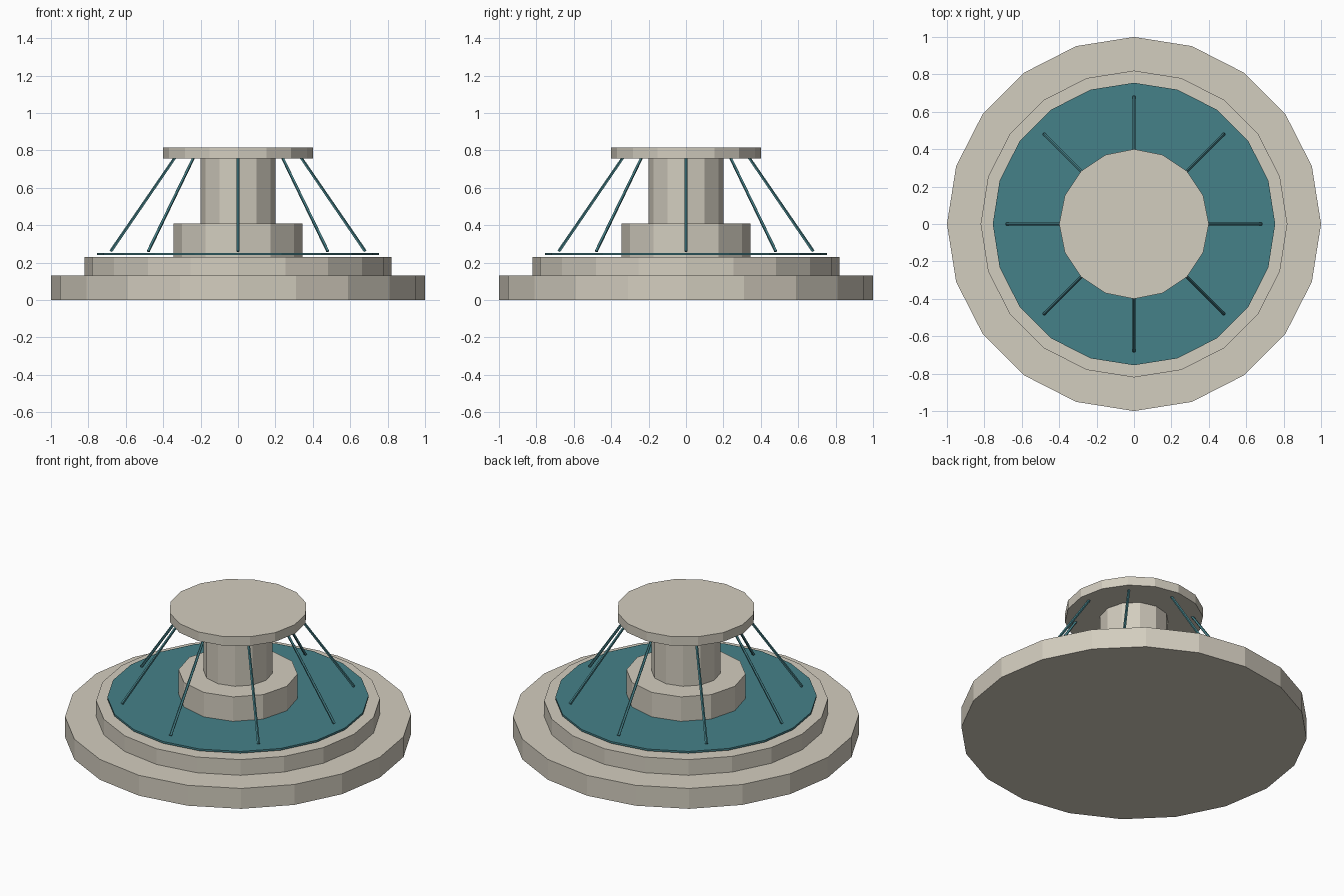
import bpy, math
from mathutils import Vector

if "Cube" in bpy.data.objects:
    bpy.data.objects.remove(bpy.data.objects["Cube"])


def material(name, color):
    m = bpy.data.materials.new(name)
    m.diffuse_color = color
    m.use_nodes = True
    m.node_tree.nodes["Principled BSDF"].inputs["Base Color"].default_value = m.diffuse_color
    return m


stone = material("stone", (0.65, 0.61, 0.52, 1))
water = material("water", (0.06, 0.22, 0.25, 1))


def disc(name, radius, z0, z1, sides, mat):
    # Flat-sided drum with its first corner on the x axis
    bpy.ops.mesh.primitive_cylinder_add(
        vertices=sides, radius=radius, depth=z1 - z0, location=(0, 0, (z0 + z1) / 2))
    ob = bpy.context.object
    ob.name = name
    ob.data.materials.append(mat)
    return ob


def jet(name, a, b, r_top, r_low):
    # Thin tapered stream running from a (low) to b (high)
    a, b = Vector(a), Vector(b)
    bpy.ops.mesh.primitive_cone_add(
        vertices=5, radius1=r_low, radius2=r_top, depth=(b - a).length, location=(a + b) / 2)
    ob = bpy.context.object
    ob.rotation_mode = 'QUATERNION'
    ob.rotation_quaternion = (b - a).to_track_quat('Z', 'Y')
    ob.name = name
    ob.data.materials.append(water)


# Stepped base and basin
disc("base_step", 1.0, 0, 0.13, 20, stone)
disc("basin", 0.82, 0.13, 0.23, 20, stone)

# Pool surface, just above the basin
disc("pool_water", 0.755, 0.24, 0.252, 20, water)

# Central pedestal, column and upper bowl
disc("pedestal", 0.345, 0.23, 0.408, 12, stone)
disc("column", 0.2, 0.408, 0.757, 12, stone)
disc("upper_bowl", 0.4, 0.757, 0.815, 16, stone)

# Eight water jets falling from the bowl to the pool
for i in range(8):
    t = i * math.tau / 8
    c, s = math.cos(t), math.sin(t)
    jet(f"water_jet_{i + 1}", (0.68 * c, 0.68 * s, 0.26), (0.336 * c, 0.336 * s, 0.762), 0.008, 0.009)
